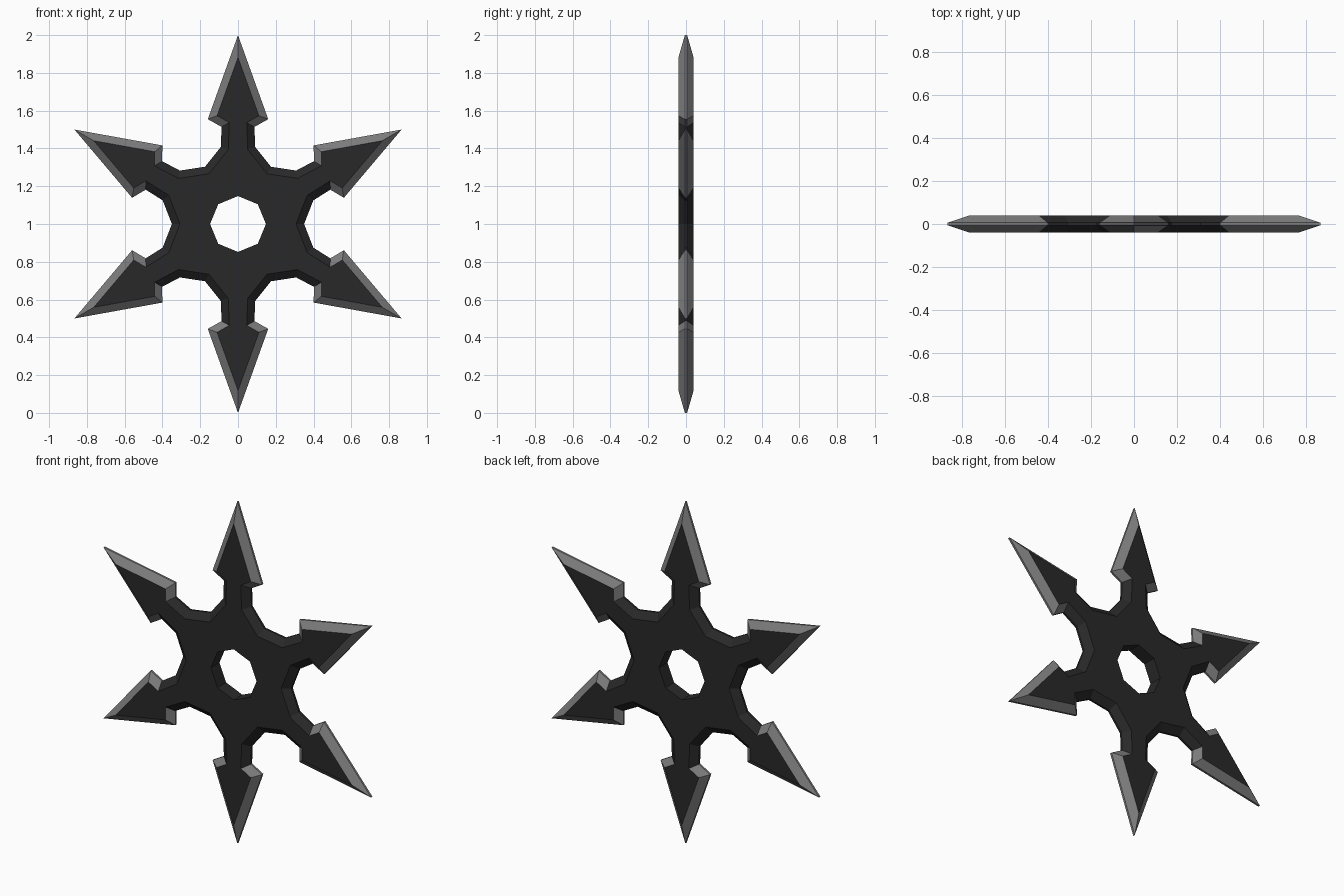
import bpy, bmesh, math
from mathutils import Vector, Matrix

if "Cube" in bpy.data.objects:
    bpy.data.objects.remove(bpy.data.objects["Cube"])

THICK = 0.04      # half thickness
BEVEL = 0.04      # inset of the flat face from the sharp rim
RIM = 0.006       # half width of the blunt cutting rim
HOLE_R = 0.148


def material(name, v):
    m = bpy.data.materials.new(name)
    m.diffuse_color = (v, v, v, 1)
    m.use_nodes = True
    m.node_tree.nodes["Principled BSDF"].inputs["Base Color"].default_value = m.diffuse_color
    return m


def inset(pts, d):
    """Mitred inward offset of a counter-clockwise outline."""
    out = []
    for i, p in enumerate(pts):
        e1 = (p - pts[i - 1]).normalized()
        e2 = (pts[(i + 1) % len(pts)] - p).normalized()
        n1, n2 = Vector((-e1.y, e1.x)), Vector((-e2.y, e2.x))
        out.append(p + (n1 + n2) * (d / (1 + n1.dot(n2))))
    return out


# Half profile of one arm: valley, neck base, neck top, barb (along, across)
half = [(0.303, 0.175), (0.408, 0.091), (0.514, 0.087), (0.555, 0.16)]
arm = [Vector((a, -b)) for a, b in half] + [Vector((1, 0))]
arm += [Vector(p) for p in reversed(half[1:])]
outline = []
for k in range(6):
    rot = Matrix.Rotation(math.radians(30 + 60 * k), 2)
    outline += [rot @ p for p in arm]
inner = inset(outline, BEVEL)
hole = [Vector((math.cos(t), math.sin(t))) * HOLE_R
        for t in (math.tau * i / 8 for i in range(8))]

bm = bmesh.new()


def ring(pts, y):
    return [bm.verts.new((p.x, y, p.y + 1)) for p in pts]


def bridge(a, b, blade_edges=False):
    n = len(a)
    for i in range(n):
        j = (i + 1) % n
        f = bm.faces.new((a[i], a[j], b[j], b[i]))
        f.material_index = int(blade_edges and i % 8 in (2, 3, 4, 5))


def loop_edges(r):
    return [bm.edges.get((r[i - 1], r[i])) for i in range(len(r))]


# Bevelled outer edge, bright around the arrow heads
rings = [ring(inner, -THICK), ring(outline, -RIM),
         ring(outline, RIM), ring(inner, THICK)]
for a, b in zip(rings, rings[1:]):
    bridge(a, b, True)

# Straight octagonal centre hole
h_front, h_back = ring(hole, -THICK), ring(hole, THICK)
bridge(h_front, h_back)

# Flat front and back faces
for outer, h in ((rings[0], h_front), (rings[3], h_back)):
    bmesh.ops.triangle_fill(bm, use_beauty=True, use_dissolve=False,
                            edges=loop_edges(outer) + loop_edges(h))
bmesh.ops.recalc_face_normals(bm, faces=bm.faces)

mesh = bpy.data.meshes.new("throwing_star")
bm.to_mesh(mesh)
bm.free()
mesh.materials.append(material("dark_metal", 0.022))
mesh.materials.append(material("sharpened_edge", 0.2))
star = bpy.data.objects.new("throwing_star", mesh)
bpy.context.collection.objects.link(star)
